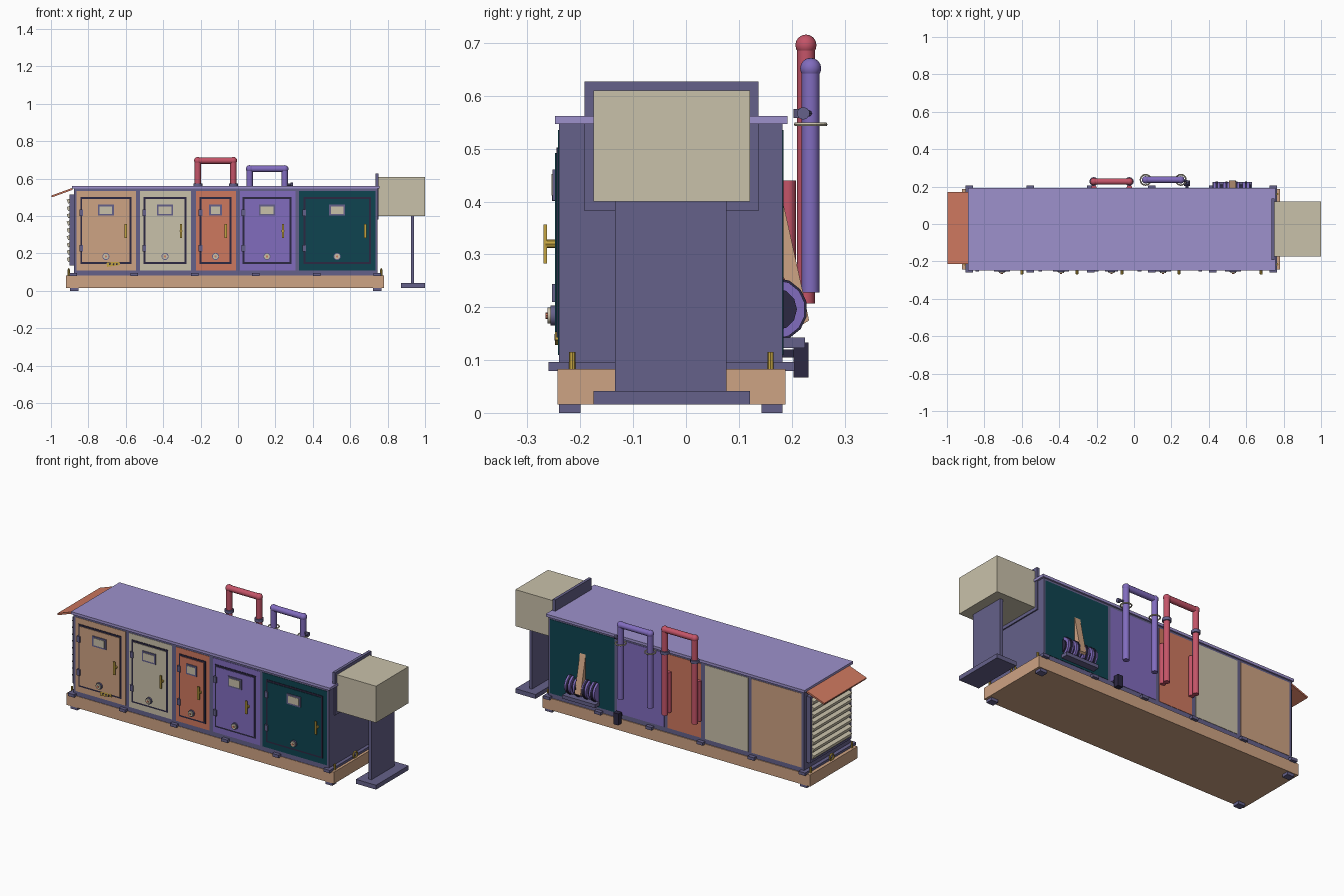
import bpy, math
from mathutils import Vector

if "Cube" in bpy.data.objects:
    bpy.data.objects.remove(bpy.data.objects["Cube"])


def mat(name, *rgb):
    m = bpy.data.materials.new(name)
    lin = [((c / 255 + 0.055) / 1.055) ** 2.4 for c in rgb]
    m.diffuse_color = (*lin, 1)
    m.use_nodes = True
    m.node_tree.nodes["Principled BSDF"].inputs["Base Color"].default_value = m.diffuse_color
    return m


SLATE = mat("slate", 101, 97, 138)
LAVENDER = mat("lavender", 157, 145, 204)
TEAL = mat("teal", 14, 68, 80)
CORAL = mat("coral", 206, 120, 95)
TAN = mat("tan", 206, 163, 131)
BEIGE = mat("beige", 201, 193, 170)
PURPLE = mat("purple", 129, 108, 190)
RED = mat("red", 196, 84, 104)
GOLD = mat("gold", 196, 164, 66)
DARK = mat("dark", 44, 40, 66)


def box(name, x0, x1, y0, y1, z0, z1, m, rot=(0, 0, 0)):
    bpy.ops.mesh.primitive_cube_add(size=1, location=((x0 + x1) / 2, (y0 + y1) / 2, (z0 + z1) / 2), rotation=rot)
    o = bpy.context.object
    o.name = name
    o.scale = (x1 - x0, y1 - y0, z1 - z0)
    o.data.materials.append(m)
    return o


def rod(name, a, b, r, m, sides=12):
    a, b = Vector(a), Vector(b)
    d = b - a
    bpy.ops.mesh.primitive_cylinder_add(vertices=sides, radius=r, depth=d.length, location=(a + b) / 2,
                                        rotation=d.to_track_quat('Z', 'Y').to_euler())
    o = bpy.context.object
    o.name = name
    o.data.materials.append(m)
    bpy.ops.object.shade_smooth_by_angle(angle=math.radians(35))


def ring(name, loc, major, minor, m, rot=(0, 0, 0)):
    bpy.ops.mesh.primitive_torus_add(major_segments=20, minor_segments=6, major_radius=major,
                                     minor_radius=minor, location=loc, rotation=rot)
    bpy.context.object.name = name
    bpy.context.object.data.materials.append(m)


def prism(name, yz, x0, x1, m):
    n = len(yz)
    verts = [(x, y, z) for x in (x0, x1) for y, z in yz]
    faces = [tuple(range(n))[::-1], tuple(range(n, 2 * n))]
    faces += [(i, (i + 1) % n, n + (i + 1) % n, n + i) for i in range(n)]
    me = bpy.data.meshes.new(name)
    me.from_pydata(verts, [], faces)
    me.materials.append(m)
    bpy.context.collection.objects.link(bpy.data.objects.new(name, me))


F, B = -0.24, 0.183   # front and back planes of the casing

# Base skid, feet and cross rails
box("base_skid", -0.92, 0.78, -0.243, 0.188, 0.016, 0.083, TAN)
for x in (-0.875, 0.745):
    for y in (-0.22, 0.163):
        box("foot", x - 0.022, x + 0.022, y - 0.02, y + 0.02, 0, 0.017, SLATE)
for i in range(6):
    x = -0.88 + 0.325 * i
    box("cross_rail", x - 0.02, x + 0.02, -0.26, 0.205, 0.079, 0.096, SLATE)
for x in (-0.905, 0.766):
    ring("lifting_eye", (x, -0.03, 0.1), 0.017, 0.005, GOLD, (0, math.pi / 2, 0))
    for y in (-0.215, 0.16):
        rod("anchor_bolt", (x, y, 0.08), (x, y, 0.115), 0.006, GOLD, 8)

# Casing and roof
box("casing", -0.878, 0.745, F, B, 0.083, 0.548, SLATE)
box("roof", -0.888, 0.757, -0.248, 0.192, 0.547, 0.562, LAVENDER)

# Sections: panel x range, door x range, handle inset, colour
sections = [
    (-0.863, -0.545, -0.843, -0.570, 0.03, TAN),
    (-0.525, -0.250, -0.505, -0.275, 0.03, BEIGE),
    (-0.225, -0.012, -0.205, -0.035, 0.03, CORAL),
    (0.010, 0.308, 0.025, 0.285, 0.045, PURPLE),
    (0.325, 0.735, 0.350, 0.710, 0.03, TEAL),
]
for p0, p1, d0, d1, inset, m in sections:
    box("front_panel", p0, p1, F - 0.002, F + 0.01, 0.11, 0.535, m)
    box("back_panel", p0, p1, B - 0.01, B + 0.002, 0.11, 0.535, m)
    box("door_gasket", d0, d1, F - 0.005, F, 0.143, 0.502, DARK)
    box("door", d0 + 0.01, d1 - 0.01, F - 0.008, F, 0.153, 0.492, m)
    c = (d0 + d1) / 2
    w = min(0.043, (d1 - d0) * 0.2)
    box("window_frame", c - w, c + w, F - 0.013, F, 0.402, 0.461, SLATE)
    box("window_pane", c - w + 0.009, c + w - 0.009, F - 0.015, F, 0.411, 0.452, BEIGE)
    for z in (0.418, 0.227):
        box("hinge", d0 - 0.005, d0 + 0.014, F - 0.014, F, z - 0.017, z + 0.017, SLATE)
    h = d1 - inset
    rod("handle_stem", (h, F, 0.32), (h, F - 0.026, 0.32), 0.008, GOLD, 8)
    box("handle_bar", h - 0.006, h + 0.006, F - 0.03, F - 0.023, 0.283, 0.357, GOLD)
    rod("port_ring", (c, F, 0.184), (c, F - 0.016, 0.184), 0.019, SLATE, 16)
    rod("port_cap", (c, F - 0.014, 0.184), (c, F - 0.022, 0.184), 0.015, BEIGE, 16)
    rod("port_centre", (c, F - 0.02, 0.184), (c, F - 0.026, 0.184), 0.006, CORAL, 8)

# Tilted tag under the first door
tilt = (0, math.radians(-8), 0)
box("tag", -0.702, -0.632, F - 0.008, F - 0.001, 0.133, 0.155, GOLD, tilt)
for x in (-0.685, -0.665, -0.648):
    box("tag_stripe", x - 0.004, x + 0.004, F - 0.009, F - 0.001, 0.138, 0.148, DARK, (0, 0.6, 0))

# Intake louvre with rain hood on the left end
box("louvre_back", -0.888, -0.87, -0.205, 0.15, 0.14, 0.51, DARK)
for y in (-0.215, 0.145):
    box("louvre_side", -0.902, -0.875, y, y + 0.015, 0.135, 0.515, SLATE)
for z in (0.135, 0.502):
    box("louvre_rail", -0.902, -0.875, -0.215, 0.16, z, z + 0.013, SLATE)
for i in range(9):
    z = 0.17 + i * 0.039
    box("louvre_slat", -0.913, -0.883, -0.2, 0.145, z - 0.011, z + 0.011, BEIGE, (0, math.radians(-20), 0))
box("rain_hood", -1.0, -0.882, -0.215, 0.17, 0.52, 0.53, CORAL, (0, math.radians(-20), 0))

# Outlet duct, flange and support on the right end
box("duct_flange", 0.735, 0.752, -0.192, 0.137, 0.382, 0.627, SLATE)
box("outlet_duct", 0.75, 1.0, -0.175, 0.121, 0.4, 0.61, BEIGE)
box("duct_column", 0.925, 0.942, -0.134, 0.077, 0.035, 0.401, SLATE)
box("column_plate", 0.872, 1.0, -0.175, 0.121, 0.016, 0.041, SLATE)


# Looped service pipes on the back
def pipe_loop(name, x0, x1, y, z0, z1, r, m):
    for x in (x0, x1):
        rod(name + "_riser", (x, y, z0), (x, y, z1), r, m)
        bpy.ops.mesh.primitive_uv_sphere_add(segments=12, ring_count=8, radius=r + 0.003, location=(x, y, z1))
        o = bpy.context.object
        o.name = name + "_elbow"
        o.data.materials.append(m)
        bpy.ops.object.shade_smooth()
    rod(name + "_bridge", (x0, y, z1), (x1, y, z1), r, m)


pipe_loop("red_pipe", -0.215, -0.025, 0.227, 0.207, 0.696, 0.017, RED)
pipe_loop("purple_pipe", 0.062, 0.25, 0.236, 0.228, 0.652, 0.017, PURPLE)
for x in (-0.215, -0.025):
    rod("coil_header", (x, 0.193, 0.21), (x, 0.193, 0.44), 0.015, RED)
    rod("pipe_flange", (x, 0.227, 0.558), (x, 0.227, 0.575), 0.024, SLATE)
for x in (0.062, 0.25):
    ring("pipe_collar", (x, 0.236, 0.546), 0.028, 0.004, BEIGE)
rod("valve_stem", (0.25, 0.236, 0.567), (0.285, 0.228, 0.567), 0.006, SLATE, 8)
rod("valve_knob", (0.28, 0.222, 0.567), (0.295, 0.222, 0.567), 0.012, SLATE, 10)

# Drain trap
box("drain_trap", 0.268, 0.3, 0.203, 0.232, 0.067, 0.133, DARK)
box("drain_arm", 0.276, 0.292, B, 0.215, 0.105, 0.12, DARK)

# Belt drive: shelf, wheels and sloping guard
box("drive_shelf", 0.42, 0.63, B - 0.005, 0.225, 0.123, 0.143, SLATE)
rod("drive_core", (0.43, 0.17, 0.196), (0.625, 0.17, 0.196), 0.04, DARK)
for i in range(4):
    x = 0.425 + i * 0.052
    rod("drive_wheel", (x, 0.17, 0.196), (x + 0.036, 0.17, 0.196), 0.056, PURPLE, 14)
    rod("drive_rim", (x + 0.012, 0.17, 0.196), (x + 0.024, 0.17, 0.196), 0.06, DARK, 14)
prism("belt_guard", [(B, 0.4), (0.188, 0.38), (0.233, 0.175), (0.222, 0.168), (B, 0.26)], 0.508, 0.545, TAN)
